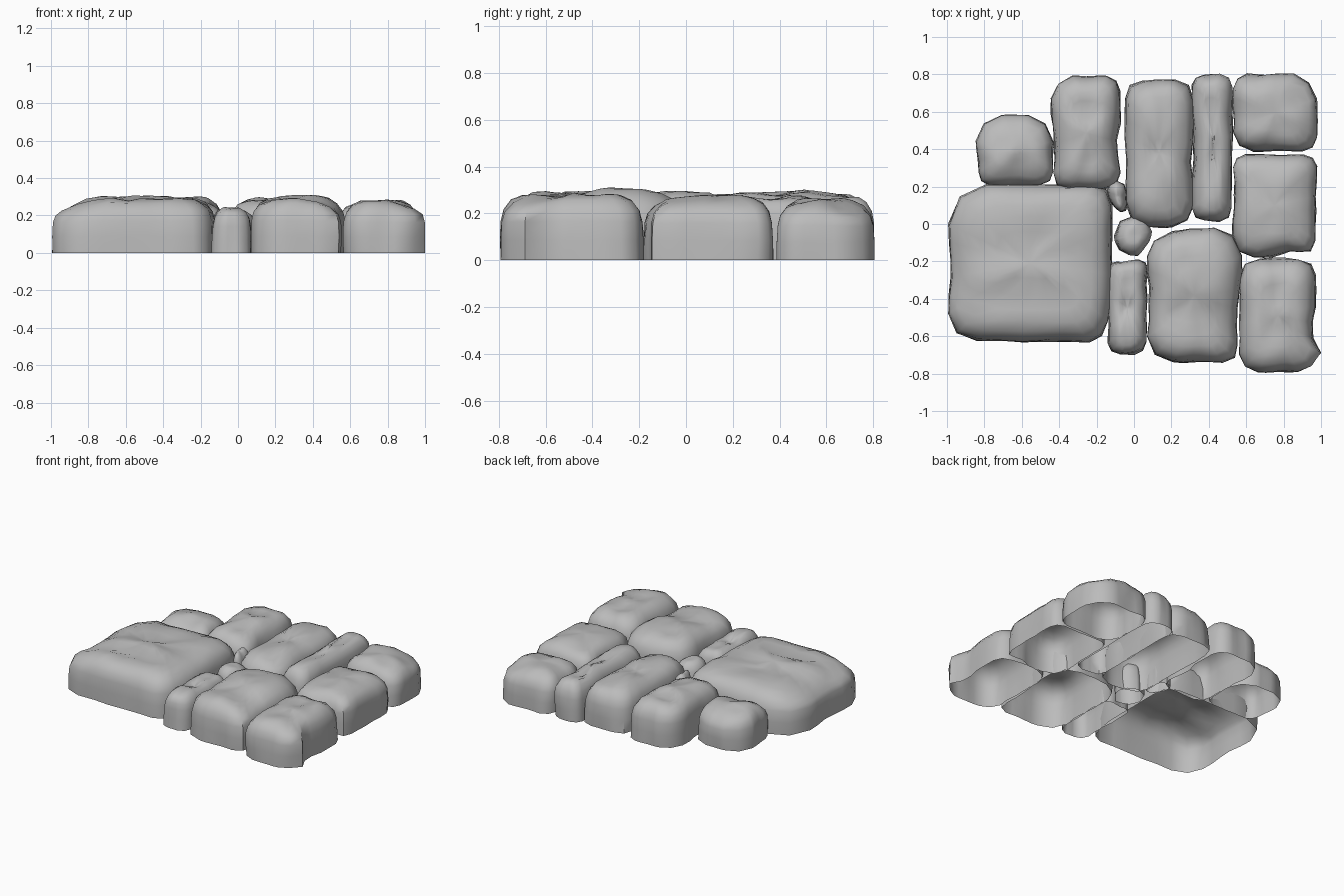
import bpy, bmesh, math
from mathutils import Vector, noise

cube = bpy.data.objects.get("Cube")
if cube:
    bpy.data.objects.remove(cube, do_unlink=True)

grey = bpy.data.materials.new("stone grey")
grey.use_nodes = True
grey.diffuse_color = (0.5, 0.5, 0.5, 1)
grey.node_tree.nodes["Principled BSDF"].inputs["Base Color"].default_value = (0.5, 0.5, 0.5, 1)

# Side profile: inset as a multiple of the bevel, height as a share of the total
PROFILE = [(0, 0), (0, .3), (.04, .58), (.17, .75), (.5, .89), (1, .965)]
ARC, SIDE = 2, 5


def outline(x0, x1, y0, y1, cuts):
    """Rounded rectangle; cuts are the radii front left, front right, back right, back left."""
    corners = [(x0, y0, 1, 1), (x1, y0, -1, 1), (x1, y1, -1, -1), (x0, y1, 1, -1)]
    arcs = []
    for i, ((x, y, sx, sy), r) in enumerate(zip(corners, cuts)):
        start = math.pi + i * math.pi / 2
        angles = [start + k * math.pi / 2 / ARC for k in range(ARC + 1)]
        arcs.append([Vector((x + sx * r + r * math.cos(a), y + sy * r + r * math.sin(a)))
                     for a in angles])
    points = []
    for i, arc in enumerate(arcs):
        end = arcs[(i + 1) % 4][0]
        points += arc + [arc[-1].lerp(end, k / SIDE) for k in range(1, SIDE)]
    return points


def falloff(p, x, y, rx, ry):
    return math.exp(-((p.x - x) / rx) ** 2 - ((p.y - y) / ry) ** 2)


def stone(name, box, height, cuts, bevel=.09, pushes=(), dents=(), rough=.018, wobble=.012):
    """Open-bottomed stone. pushes: x, y, reach, dx, dy. dents: x, y, reach x, reach y, dz."""
    x0, x1, y0, y1 = box
    cx, cy, hx, hy = (x0 + x1) / 2, (y0 + y1) / 2, (x1 - x0) / 2, (y1 - y0) / 2
    bevel = min(bevel, .5 * min(hx, hy))
    rim = outline(x0, x1, y0, y1, cuts)
    bm = bmesh.new()

    def vertex(p, sx, sy, share):
        q = Vector((cx + (p.x - cx) * sx, cy + (p.y - cy) * sy, height * share))
        top = max(0, (share - .5) * 2)
        shift = Vector((0, 0, 0))
        for x, y, r, dx, dy in pushes:
            shift += Vector((dx, dy, 0)) * falloff(q, x, y, r, r)
        for x, y, rx, ry, dz in dents:
            shift.z += dz * top * falloff(q, x, y, rx, ry)
        shift.z += rough * top * noise.noise(Vector((q.x * 8, q.y * 8, height * 50)))
        # Chipped, uneven walls: only ever cut inwards
        chip = wobble * (.5 + noise.noise(Vector((q.x * 9, q.y * 9, q.z * 4))))
        shift.x -= chip * (p.x - cx) / hx
        shift.y -= chip * (p.y - cy) / hy
        return bm.verts.new(q + shift)

    # Walls and rounded shoulder, then rings closing over the top
    scales = [(1 - d * bevel / hx, 1 - d * bevel / hy, s) for d, s in PROFILE]
    ex, ey, _ = scales[-1]
    scales += [(ex * k, ey * k, s) for k, s in ((.8, .985), (.55, .995), (.28, 1))]
    rings = [[vertex(p, *s) for p in rim] for s in scales]
    n = len(rim)
    for low, high in zip(rings, rings[1:]):
        for i in range(n):
            j = (i + 1) % n
            bm.faces.new((low[i], low[j], high[j], high[i]))
    centre = vertex(Vector((cx, cy)), 1, 1, 1)
    for i in range(n):
        bm.faces.new((rings[-1][i], rings[-1][(i + 1) % n], centre))

    mesh = bpy.data.meshes.new(name)
    bm.to_mesh(mesh)
    bm.free()
    mesh.materials.append(grey)
    obj = bpy.data.objects.new(name, mesh)
    bpy.context.collection.objects.link(obj)
    bpy.ops.object.select_all(action='DESELECT')
    obj.select_set(True)
    bpy.context.view_layer.objects.active = obj
    bpy.ops.object.shade_smooth_by_angle(angle=math.radians(50))


# Left side: one broad slab with long ripples, and a smaller stone behind it
stone("broad_slab", (-1, -.11, -.635, .215), .295, (.15, .11, .1, .21), .11,
      pushes=[(-1, -.22, .1, .02, 0), (-.11, -.6, .2, -.025, 0), (-.9, -.6, .1, .01, .01)],
      dents=[(-.55, -.4, .5, .05, -.022), (-.55, -.14, .4, .06, -.018),
             (-1, -.2, .16, .6, -.06), (-.5, -.27, .3, .06, .012)])
stone("left_back_stone", (-.85, -.425, .205, .585), .255, (.07, .07, .14, .14),
      pushes=[(-.85, .3, .1, .015, 0)],
      dents=[(-.65, .6, .2, .12, -.04), (-.55, .25, .12, .08, -.02)])

# Back row
stone("back_left_stone", (-.45, -.065, .18, .795), .295, (.09, .09, .08, .12),
      pushes=[(-.07, .42, .08, -.025, 0), (-.45, .35, .14, .02, 0)],
      dents=[(-.27, .62, .09, .07, -.025), (-.2, .35, .1, .08, -.015), (-.1, .25, .1, .1, -.03)])
stone("back_middle_stone", (-.055, .325, -.02, .775), .285, (.13, .12, .1, .1),
      pushes=[(.32, .32, .1, -.015, 0), (-.05, .3, .1, .01, 0)],
      dents=[(.13, .38, .2, .05, -.018), (.25, .1, .1, .1, -.025), (.1, .6, .12, .12, .008)])
stone("back_narrow_stone", (.305, .53, .01, .805), .275, (.07, .07, .07, .06), .075,
      pushes=[(.31, .4, .15, .01, 0)],
      dents=[(.42, .62, .06, .06, -.02), (.4, .3, .06, .1, -.02)])
stone("back_right_stone", (.525, .985, .38, .805), .26, (.11, .08, .13, .08),
      dents=[(.9, .72, .08, .08, -.04), (.95, .5, .1, .3, -.015)])

# Right side
stone("right_middle_stone", (.52, .98, -.185, .38), .275, (.12, .09, .07, .07),
      pushes=[(.84, -.18, .08, 0, .035), (.52, .15, .12, .01, 0)],
      dents=[(.65, .28, .1, .08, -.02), (.9, .0, .07, .15, -.02), (.62, -.12, .1, .1, -.015)])
stone("front_right_stone", (.56, .98, -.795, -.18), .285, (.1, .1, .09, .11),
      pushes=[(.97, -.57, .08, -.03, 0), (.98, -.69, .06, .032, 0)],
      dents=[(.75, -.35, .08, .06, -.025), (.8, -.55, .12, .06, -.018), (.93, -.68, .08, .08, -.03)])

# Front centre
stone("front_middle_stone", (.065, .58, -.745, -.015), .295, (.14, .1, .15, .14),
      pushes=[(.58, -.55, .16, -.03, 0), (.07, -.4, .12, .01, 0), (.1, -.02, .14, 0, -.035)],
      dents=[(.3, -.48, .25, .06, -.022), (.36, -.3, .1, .1, .018), (.52, -.6, .1, .12, -.04)])
stone("front_narrow_stone", (-.145, .075, -.705, -.19), .245, (.07, .07, .05, .05), .06,
      dents=[(-.04, -.45, .06, .05, -.025), (-.03, -.3, .06, .06, -.01)])

# Pebbles filling the gap
stone("front_pebble", (-.11, .1, -.17, .05), .235, (.08, .07, .09, .11), .05,
      pushes=[(.09, -.14, .06, -.03, 0)])
stone("back_pebble", (-.15, -.03, .055, .235), .235, (.06, .04, .06, .05), .04,
      pushes=[(-.14, .08, .06, .025, .01)])
